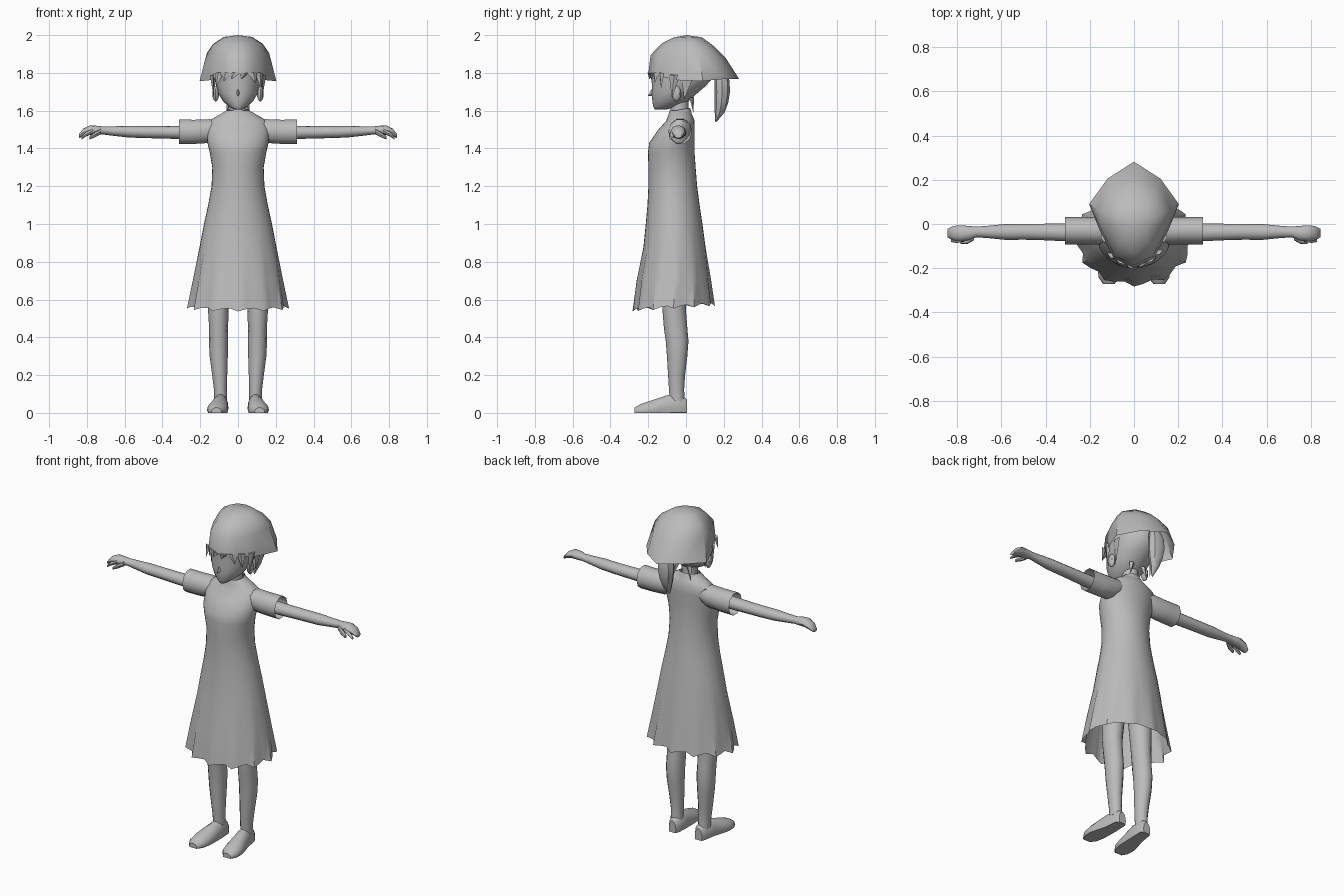
import bpy, bmesh, math
from mathutils import Vector

grey = bpy.data.materials.new("plain grey")
grey.diffuse_color = (0.5, 0.5, 0.5, 1)


def finish(name, bm, mirror=False, angle=40):
    bmesh.ops.recalc_face_normals(bm, faces=bm.faces)
    me = bpy.data.meshes.new(name)
    bm.to_mesh(me)
    bm.free()
    me.materials.append(grey)
    ob = bpy.data.objects.new(name, me)
    bpy.context.collection.objects.link(ob)
    bpy.ops.object.select_all(action='DESELECT')
    ob.select_set(True)
    bpy.context.view_layer.objects.active = ob
    bpy.ops.object.shade_smooth_by_angle(angle=math.radians(angle))
    if mirror:
        ob.modifiers.new("mirror", 'MIRROR')
    return ob


def loft(name, axis, rings, n=12, ends=(True, True), mirror=False, shape=None, angle=40):
    """Skin elliptical rings (position, centre a, centre b, radius a, radius b) along an axis."""
    bm = bmesh.new()
    rows = []
    for t, ca, cb, ra, rb in rings:
        row = []
        for k in range(n):
            w = 2 * math.pi * k / n
            a, b = ca + ra * math.cos(w), cb + rb * math.sin(w)
            p = {'x': (t, a, b), 'y': (a, t, b), 'z': (a, b, t)}[axis]
            p = Vector(p)
            row.append(bm.verts.new(shape(p, k) if shape else p))
        rows.append(row)
    for r, s in zip(rows, rows[1:]):
        for k in range(n):
            j = (k + 1) % n
            bm.faces.new((r[k], r[j], s[j], s[k]))
    if ends[0]:
        bm.faces.new(rows[0])
    if ends[1]:
        bm.faces.new(rows[-1])
    return finish(name, bm, mirror, angle)


def spike(name, base, tip, across, depth=0.012, mirror=False):
    """Pointed, flattened tuft running from base to tip."""
    base, tip, across = Vector(base), Vector(tip), Vector(across)
    side = across.cross(tip - base).normalized() * depth
    bm = bmesh.new()
    ring = [bm.verts.new(base + d) for d in (across, side, -across, -side)]
    end = bm.verts.new(tip)
    for k in range(4):
        bm.faces.new((ring[k], ring[(k + 1) % 4], end))
    bm.faces.new(ring)
    return finish(name, bm, mirror)


# Dress: fitted top flaring into a pleated, ragged hem
def pleat(p, k):
    amount = max(0.0, (0.88 - p.z) / 0.33)
    f = 1 + amount * (0.05, 0.0, -0.05)[k % 3]
    z = p.z
    if amount > 0.9:
        z += 0.07 * (p.y + 0.065) + (-0.008, 0.004, 0.008)[k % 3]
    return Vector((p.x * f, -0.065 + (p.y + 0.065) * f, z))


loft("dress", 'z', [
    (0.56, 0, -0.065, 0.258, 0.208), (0.70, 0, -0.064, 0.233, 0.192),
    (0.88, 0, -0.061, 0.203, 0.164), (1.00, 0, -0.063, 0.180, 0.150),
    (1.10, 0, -0.066, 0.158, 0.138), (1.20, 0, -0.070, 0.140, 0.129),
    (1.30, 0, -0.074, 0.136, 0.125), (1.38, 0, -0.078, 0.150, 0.123),
    (1.43, 0, -0.075, 0.162, 0.120), (1.50, 0, -0.050, 0.168, 0.096),
    (1.545, 0, -0.030, 0.155, 0.076), (1.575, 0, -0.030, 0.105, 0.064),
    (1.60, 0, -0.033, 0.062, 0.054)], n=36, ends=(False, False), shape=pleat)

# Neck, standing collar and the V-shaped neckline
loft("neck", 'z', [(1.53, 0, -0.035, 0.05, 0.05), (1.60, 0, -0.035, 0.044, 0.046),
                   (1.68, 0, -0.035, 0.046, 0.052)], n=12)
loft("collar", 'z', [(1.575, 0, -0.033, 0.08, 0.064), (1.605, 0, -0.033, 0.056, 0.054)],
     n=16, ends=(False, False),
     shape=lambda p, k: Vector((p.x, p.y, p.z + 0.18 * (p.y + 0.033))))
bm = bmesh.new()
bm.faces.new([bm.verts.new(v) for v in
              ((-0.032, -0.107, 1.553), (0, -0.157, 1.475), (0.032, -0.107, 1.553))])
finish("neckline", bm)

# Sleeves, open at the cuff
loft("sleeve", 'x', [(0.09, -0.03, 1.505, 0.055, 0.045), (0.15, -0.03, 1.492, 0.062, 0.066),
                     (0.23, -0.03, 1.488, 0.062, 0.067), (0.312, -0.03, 1.488, 0.062, 0.068)],
     n=10, ends=(False, False), mirror=True)

# Arms with mitten-like hands, thumbs and a separate forefinger
loft("arm", 'x', [
    (0.18, -0.038, 1.486, 0.038, 0.036), (0.31, -0.038, 1.485, 0.040, 0.035),
    (0.42, -0.036, 1.486, 0.037, 0.033), (0.50, -0.035, 1.487, 0.036, 0.032),
    (0.58, -0.036, 1.489, 0.036, 0.031), (0.66, -0.036, 1.492, 0.028, 0.025),
    (0.715, -0.036, 1.495, 0.024, 0.021), (0.745, -0.041, 1.496, 0.032, 0.024),
    (0.785, -0.042, 1.497, 0.036, 0.025), (0.82, -0.041, 1.484, 0.032, 0.020),
    (0.843, -0.041, 1.465, 0.020, 0.010)], n=12, mirror=True)
loft("thumb", 'x', [(0.725, -0.062, 1.490, 0.012, 0.014), (0.755, -0.077, 1.474, 0.014, 0.014),
                    (0.785, -0.082, 1.457, 0.009, 0.009)], n=8, mirror=True)
loft("forefinger", 'x', [(0.77, -0.068, 1.492, 0.013, 0.014), (0.805, -0.074, 1.475, 0.012, 0.012),
                         (0.828, -0.074, 1.455, 0.007, 0.007)], n=8, mirror=True)

# Legs and shoes
loft("leg", 'z', [
    (0.06, 0.092, -0.045, 0.034, 0.040), (0.12, 0.093, -0.050, 0.034, 0.040),
    (0.20, 0.097, -0.050, 0.040, 0.045), (0.30, 0.102, -0.047, 0.048, 0.054),
    (0.38, 0.103, -0.047, 0.051, 0.060), (0.45, 0.103, -0.055, 0.050, 0.062),
    (0.55, 0.104, -0.063, 0.055, 0.062), (0.80, 0.092, -0.062, 0.068, 0.075)],
    n=12, mirror=True)
loft("shoe", 'y', [
    (0.006, 0.088, 0.02, 0.024, 0.050), (-0.015, 0.088, 0.03, 0.037, 0.062),
    (-0.09, 0.093, 0.03, 0.042, 0.068), (-0.14, 0.101, 0.02, 0.050, 0.062),
    (-0.19, 0.108, 0.015, 0.056, 0.050), (-0.24, 0.112, 0.012, 0.049, 0.036),
    (-0.272, 0.114, 0.008, 0.026, 0.020)], n=14, mirror=True,
    shape=lambda p, k: Vector((p.x, p.y, max(0.0, p.z))))

# Head, nose and ears
loft("head", 'z', [
    (1.605, 0, -0.135, 0.022, 0.030), (1.622, 0, -0.112, 0.048, 0.062),
    (1.65, 0, -0.082, 0.080, 0.096), (1.69, 0, -0.063, 0.103, 0.120),
    (1.73, 0, -0.038, 0.116, 0.142), (1.78, 0, -0.018, 0.126, 0.166),
    (1.84, 0, -0.015, 0.130, 0.168), (1.90, 0, -0.010, 0.115, 0.145),
    (1.95, 0, -0.005, 0.070, 0.085)], n=16, angle=60)
spike("nose", (0, -0.172, 1.695), (0, -0.202, 1.678), (0.013, 0, 0), 0.022)
bm = bmesh.new()
bmesh.ops.create_uvsphere(bm, u_segments=8, v_segments=6, radius=1)
for v in bm.verts:
    v.co = Vector((0.118 + 0.018 * v.co.x, -0.05 + 0.024 * v.co.y, 1.69 + 0.042 * v.co.z))
finish("ear", bm, mirror=True)

# Hair hood: half shell from crown to rim, front to back, mirrored
rings = [
    [(0, -.065, 1.988), (.045, -.045, 1.988), (.07, 0, 1.99), (.075, .03, 1.99),
     (.05, .07, 1.99), (0, .085, 1.988)],
    [(0, -.13, 1.955), (.07, -.095, 1.955), (.115, -.01, 1.958), (.13, .05, 1.955),
     (.08, .12, 1.948), (0, .15, 1.94)],
    [(0, -.187, 1.895), (.085, -.145, 1.895), (.145, -.03, 1.89), (.165, .065, 1.905),
     (.105, .165, 1.888), (0, .208, 1.882)],
    [(0, -.200, 1.795), (.092, -.155, 1.785), (.155, -.03, 1.76), (.203, .09, 1.757),
     (.12, .205, 1.768), (0, .282, 1.767)]]
bm = bmesh.new()
crown = bm.verts.new((0, 0.005, 2.0))
rows = [[bm.verts.new(p) for p in r] for r in rings]
for k in range(5):
    bm.faces.new((crown, rows[0][k], rows[0][k + 1]))
    for r, s in zip(rows, rows[1:]):
        bm.faces.new((r[k], s[k], s[k + 1], r[k + 1]))
finish("hair_hood", bm, mirror=True, angle=50)

# Fringe and side locks hanging from the hood
for x, y, tip_x, tip_z, w in ((-0.10, -0.143, -0.115, 1.725, 0.024),
                              (-0.06, -0.168, -0.075, 1.755, 0.028),
                              (-0.015, -0.189, -0.035, 1.765, 0.026),
                              (0.035, -0.180, 0.015, 1.765, 0.026),
                              (0.075, -0.160, 0.095, 1.745, 0.026),
                              (0.11, -0.128, 0.122, 1.715, 0.022)):
    slope = 0.55 if x > 0 else -0.55
    spike("fringe_lock", (x, y, 1.80), (tip_x, y - 0.004, tip_z), (w, w * slope, 0))
spike("side_lock", (0.138, -0.06, 1.79), (0.128, -0.075, 1.67), (0.006, 0.03, 0), mirror=True)
spike("rear_side_lock", (0.135, 0.01, 1.79), (0.122, -0.01, 1.66), (0.006, 0.035, 0), mirror=True)

# Ponytail and loose wisps at the nape
loft("ponytail", 'z', [
    (1.82, 0, 0.175, 0.03, 0.03), (1.76, 0, 0.190, 0.046, 0.040),
    (1.70, 0, 0.192, 0.050, 0.041), (1.64, 0, 0.187, 0.040, 0.036),
    (1.59, 0, 0.178, 0.024, 0.026), (1.54, 0, 0.158, 0.003, 0.003)], n=8)
spike("nape_wisp", (0.04, 0.03, 1.67), (0.062, 0.04, 1.585), (0.018, 0, 0), mirror=True)
